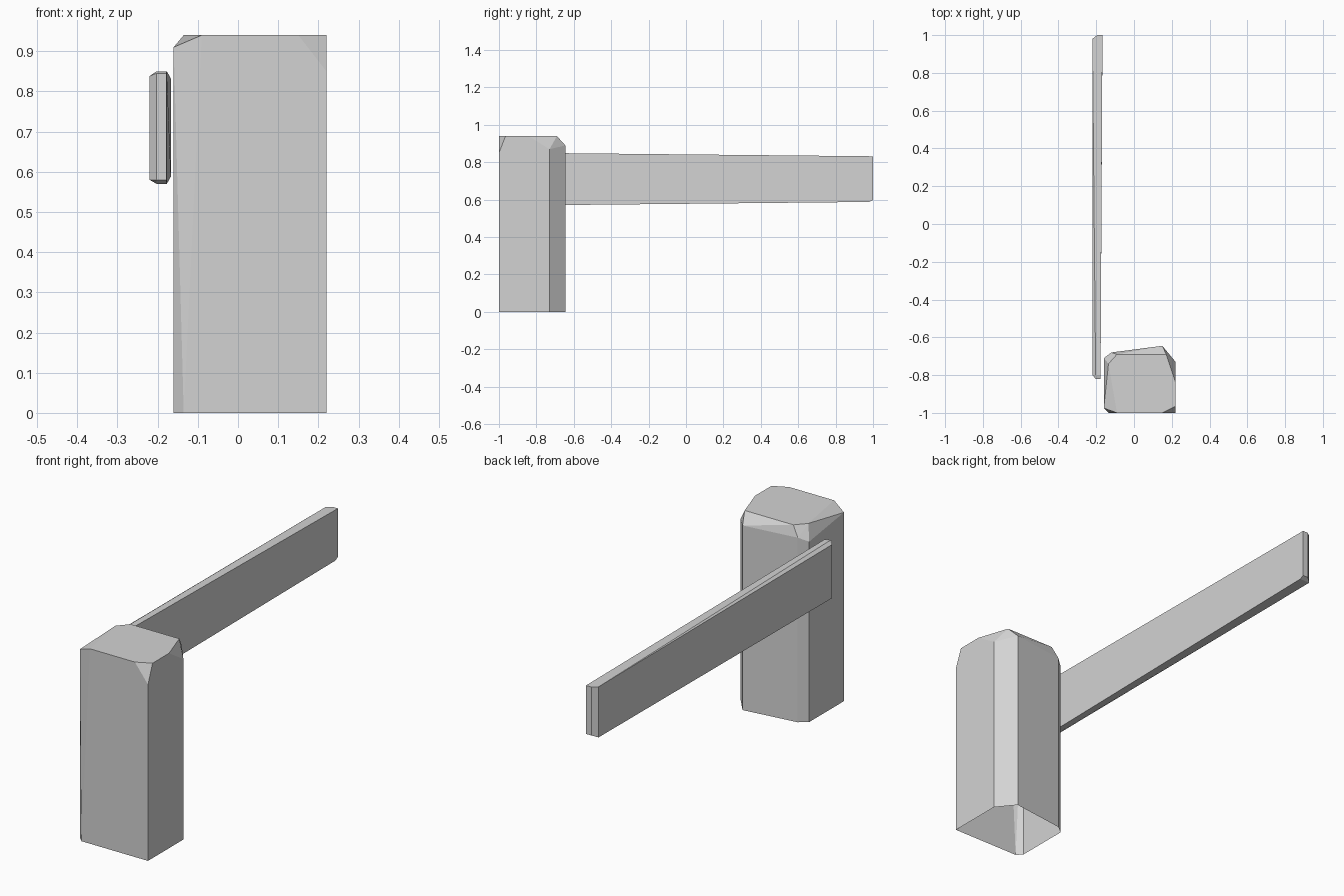
import bpy
import bmesh
import math

default_cube = bpy.data.objects.get("Cube")
if default_cube:
    bpy.data.objects.remove(default_cube, do_unlink=True)

# One plain grey for the whole model
grey = bpy.data.materials.new("plain_grey")
grey.use_nodes = True
grey_value = (0.65, 0.65, 0.65, 1.0)
grey.diffuse_color = grey_value
for node in grey.node_tree.nodes:
    if node.type == 'BSDF_PRINCIPLED':
        node.inputs["Base Color"].default_value = grey_value


def convex_part(name, corners, open_bottom=False):
    """Wrap the corner points in a faceted convex shell."""
    bm = bmesh.new()
    for corner in corners:
        bm.verts.new(corner)
    hull = bmesh.ops.convex_hull(bm, input=list(bm.verts))
    leftovers = {v for v in hull["geom_interior"] + hull["geom_unused"]
                 if isinstance(v, bmesh.types.BMVert) and v.is_valid}
    bmesh.ops.delete(bm, geom=list(leftovers), context='VERTS')
    bmesh.ops.recalc_face_normals(bm, faces=list(bm.faces))
    bmesh.ops.dissolve_limit(bm, angle_limit=math.radians(1),
                             verts=list(bm.verts), edges=list(bm.edges))
    if open_bottom:
        bm.normal_update()
        under = [f for f in bm.faces if f.normal.z < -0.9]
        bmesh.ops.delete(bm, geom=under, context='FACES')
    mesh = bpy.data.meshes.new(name)
    bm.to_mesh(mesh)
    bm.free()
    mesh.materials.append(grey)
    part = bpy.data.objects.new(name, mesh)
    bpy.context.scene.collection.objects.link(part)
    return part


# Post: an upright block with uneven chipped corners and an open underside.
# Each entry is a plan position with the height where its upright edge stops.
uprights = [
    (-0.16, -0.975, 0.91), (0.22, -1, 0.85), (0.22, -0.73, 0.87),
    (0.15, -0.645, 0.89), (-0.12, -0.68, 0.89), (-0.16, -0.71, 0.87),
]
top_outline = [
    (-0.09, -1), (0.15, -1), (0.22, -0.965), (0.22, -0.84),
    (0.17, -0.69), (-0.09, -0.69), (-0.135, -0.74),
]
top_height = 0.94
post_corners = [(x, y, z) for x, y, top in uprights for z in (0, top)]
post_corners += [(x, y, top_height) for x, y in top_outline]
post_corners.append((-0.135, -1, 0))
convex_part("post", post_corners, open_bottom=True)

# Rail: a long thin plank, slightly tapered, with chamfered ends.
# Each section gives y, left and right x, low and high z.
sections = [
    (-0.82, -0.203, -0.178, 0.58, 0.845),
    (-0.80, -0.203, -0.177, 0.57, 0.85),
    (-0.80, -0.22, -0.177, 0.58, 0.838),
    (0.98, -0.22, -0.167, 0.588, 0.832),
    (1.0, -0.195, -0.167, 0.598, 0.832),
]
rail_corners = [(x, y, z) for y, left, right, low, high in sections
                for x in (left, right) for z in (low, high)]
convex_part("rail", rail_corners)
